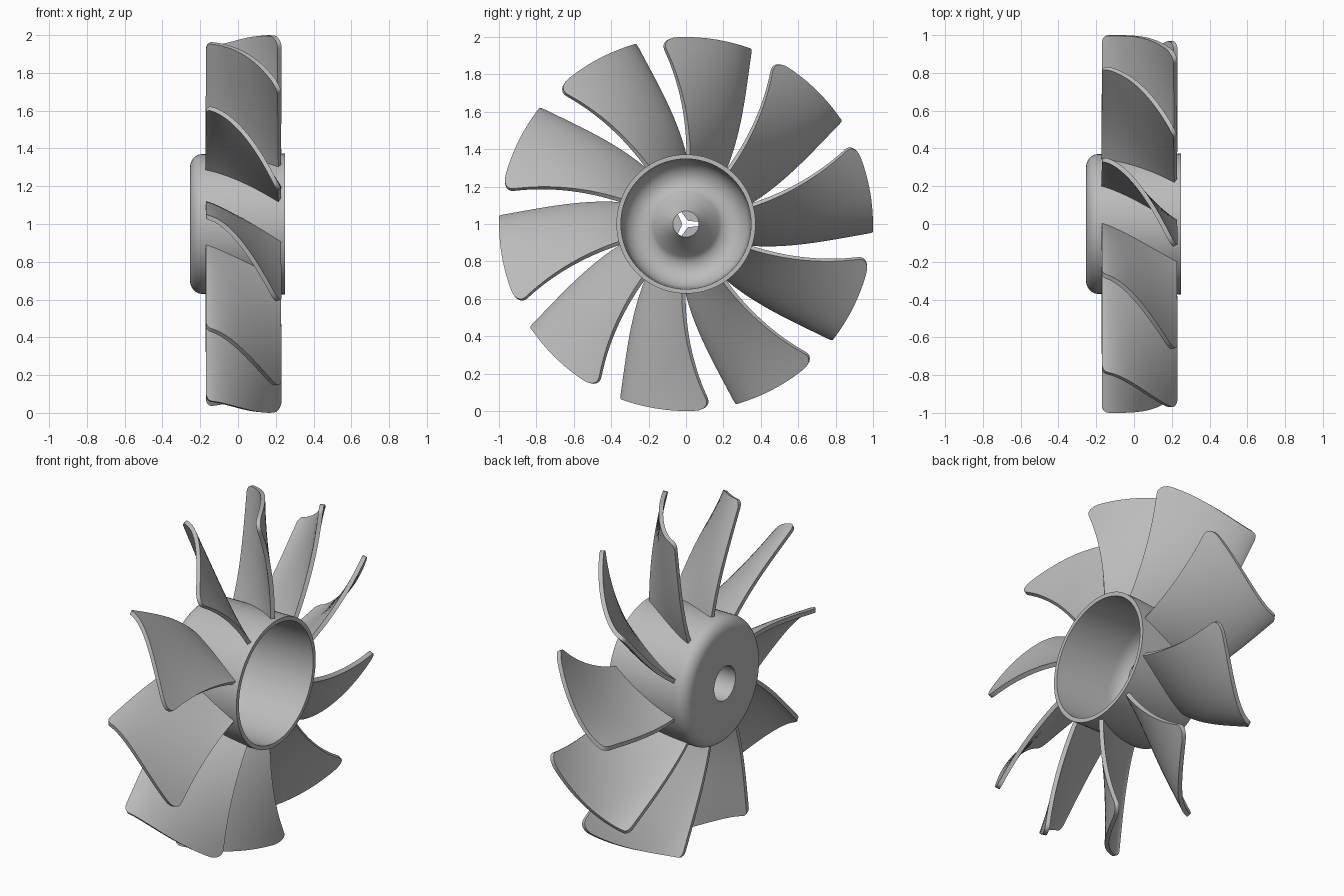
import bpy, bmesh, math
from mathutils import Matrix

cube = bpy.data.objects.get("Cube")
if cube:
    bpy.data.objects.remove(cube, do_unlink=True)

grey = bpy.data.materials.new("plain grey")
grey.use_nodes = True
grey.diffuse_color = (0.5, 0.5, 0.5, 1)
grey.node_tree.nodes["Principled BSDF"].inputs["Base Color"].default_value = (0.5, 0.5, 0.5, 1)

CENTRE = 1.0
BLADES = 10


def polar(x, r, angle):
    """Point at a radius and angle round the fan's axis, which runs along x."""
    return (x, r * math.cos(angle), CENTRE + r * math.sin(angle))


def finish(bm, name, thickness=0):
    bmesh.ops.recalc_face_normals(bm, faces=bm.faces)
    mesh = bpy.data.meshes.new(name)
    bm.to_mesh(mesh)
    bm.free()
    mesh.materials.append(grey)
    obj = bpy.data.objects.new(name, mesh)
    bpy.context.collection.objects.link(obj)
    bpy.ops.object.select_all(action='DESELECT')
    obj.select_set(True)
    bpy.context.view_layer.objects.active = obj
    if thickness:
        mod = obj.modifiers.new("thickness", 'SOLIDIFY')
        mod.thickness = thickness
        mod.offset = 0
        bpy.ops.object.convert(target='MESH')
    bpy.ops.object.shade_smooth_by_angle(angle=math.radians(35))
    return obj


def lathe(name, profile, segments=96):
    """Spin a closed (x, radius) profile round the axis."""
    bm = bmesh.new()
    rings = [[bm.verts.new(polar(x, r, math.tau * i / segments)) for x, r in profile]
             for i in range(segments)]
    n = len(profile)
    for i in range(segments):
        a, b = rings[i], rings[(i + 1) % segments]
        for j in range(n):
            k = (j + 1) % n
            bm.faces.new((a[j], a[k], b[k], b[j]))
    return finish(bm, name)


def arc(cx, cr, rx, rr, steps=8):
    """Quarter ellipse from the flat cap out to the side wall."""
    return [(cx - rx * math.cos(t), cr + rr * math.sin(t))
            for t in (math.pi / 2 * i / steps for i in range(steps + 1))]


# Hub: rounded cap with a centre hole, open cup, and a hollow cone inside
outer = [(-0.255, 0.10)] + arc(-0.19, 0.295, 0.065, 0.075) + [(0.25, 0.372)]
inner = [(0.25, 0.348)] + arc(-0.10, 0.23, 0.12, 0.112)[::-1]
cone = [(-0.215, 0.20), (-0.20, 0.175), (-0.02, 0.068), (-0.05, 0.068), (-0.16, 0.10)]
lathe("hub", outer + inner + cone)

# Shaft grip: three wedges separated by Y-shaped slots
for k in range(3):
    mid = math.radians(60 + 120 * k)
    half = math.radians(51)
    outline = [(0.02, mid)] + [(0.07, mid - half + half * i / 6) for i in range(13)]
    bm = bmesh.new()
    face = bm.faces.new([bm.verts.new(polar(-0.05, r, t)) for r, t in outline])
    top = bmesh.ops.extrude_face_region(bm, geom=[face])["geom"]
    bmesh.ops.translate(bm, vec=(0.03, 0, 0),
                        verts=[v for v in top if isinstance(v, bmesh.types.BMVert)])
    finish(bm, f"shaft_grip_{k + 1}")


def corner_drop(d, size):
    """How far the tip falls back near a rounded corner."""
    if d >= size:
        return 0
    return size * 0.6 * (1 - math.sqrt(1 - (1 - d / size) ** 2))


def blade_point(u, v):
    """u runs from trailing to leading edge, v from root to tip."""
    tip = 0.998 - corner_drop(u, 0.07) - corner_drop(1 - u, 0.10)
    r = 0.357 + v * (tip - 0.357)
    s = (r - 0.357) / 0.641
    trail = 55 + 15 * (1.5 * s - 0.5 * s * s)
    lead = 88 + 10 * s ** 1.35
    angle = trail + (lead - trail) * u ** (1.2 + 0.5 * s)
    return polar(-0.17 + 0.39 * u, r, math.radians(angle))


# Blades: cambered, twisted sheets with rounded tip corners
COLS, ROWS = 28, 14
for k in range(BLADES):
    bm = bmesh.new()
    grid = [[bm.verts.new(blade_point((1 - math.cos(math.pi * i / COLS)) / 2, j / ROWS))
             for i in range(COLS + 1)] for j in range(ROWS + 1)]
    for j in range(ROWS):
        for i in range(COLS):
            bm.faces.new((grid[j][i], grid[j][i + 1], grid[j + 1][i + 1], grid[j + 1][i]))
    turn = Matrix.Rotation(math.tau * k / BLADES, 3, 'X')
    bmesh.ops.rotate(bm, cent=(0, 0, CENTRE), matrix=turn, verts=bm.verts)
    finish(bm, f"blade_{k + 1}", thickness=0.024)
